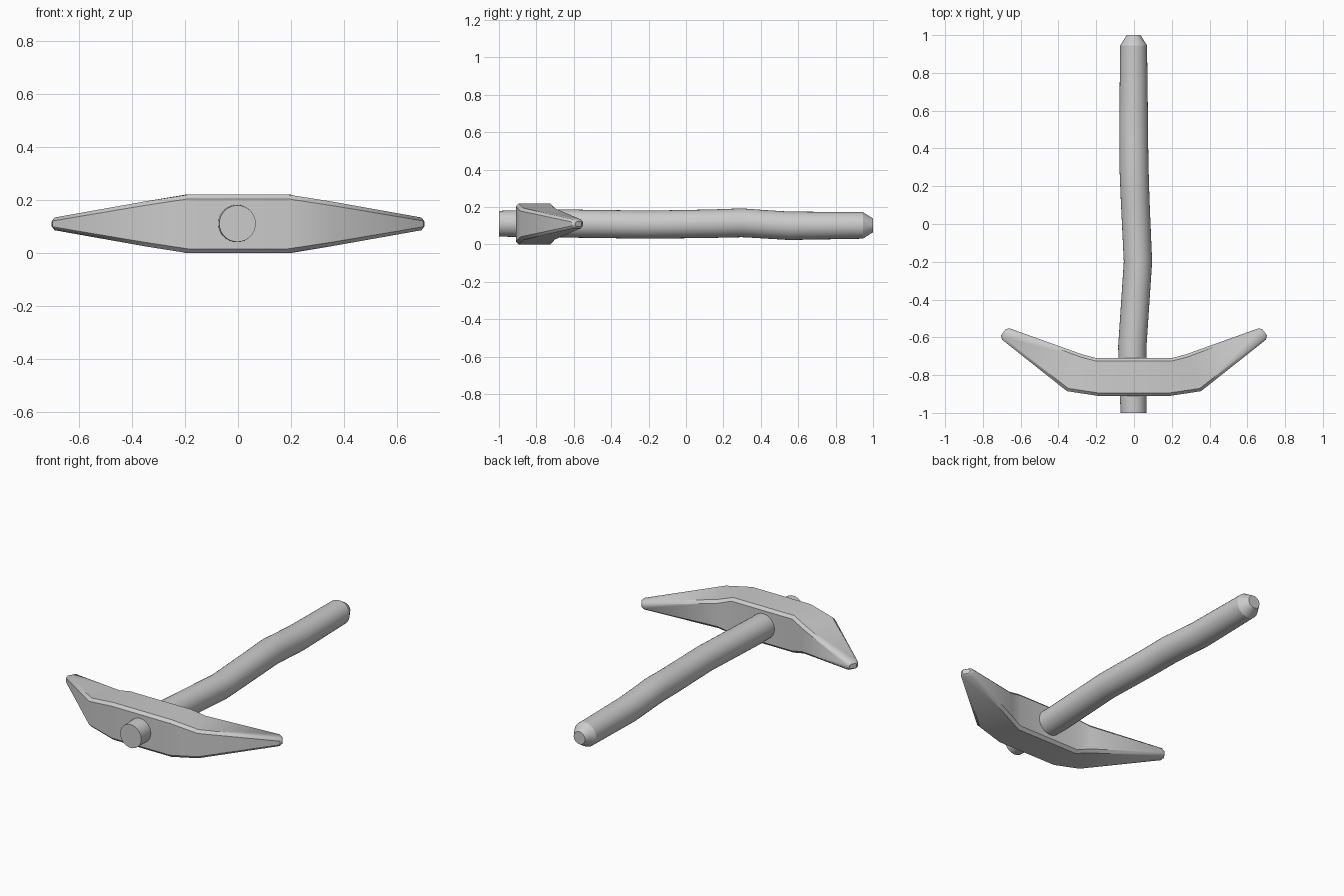
import bpy
import bmesh
import math

cube = bpy.data.objects.get("Cube")
if cube:
    bpy.data.objects.remove(cube, do_unlink=True)

grey = bpy.data.materials.new("plain grey")
grey.use_nodes = True
grey.diffuse_color = (0.6, 0.6, 0.6, 1)
grey.node_tree.nodes["Principled BSDF"].inputs["Base Color"].default_value = (0.6, 0.6, 0.6, 1)


def loft(name, rings, smooth_angle):
    """Skin a list of equal-sized point rings and cap both ends."""
    bm = bmesh.new()
    loops = [[bm.verts.new(p) for p in ring] for ring in rings]
    for a, b in zip(loops, loops[1:]):
        for i in range(len(a)):
            j = (i + 1) % len(a)
            bm.faces.new((a[i], a[j], b[j], b[i]))
    bm.faces.new(loops[0])
    bm.faces.new(loops[-1])
    bmesh.ops.recalc_face_normals(bm, faces=bm.faces)
    mesh = bpy.data.meshes.new(name)
    bm.to_mesh(mesh)
    bm.free()
    obj = bpy.data.objects.new(name, mesh)
    bpy.context.collection.objects.link(obj)
    mesh.materials.append(grey)
    bpy.ops.object.select_all(action='DESELECT')
    obj.select_set(True)
    bpy.context.view_layer.objects.active = obj
    bpy.ops.object.shade_smooth_by_angle(angle=math.radians(smooth_angle))
    return obj


# Handle: a gently crooked round shaft, (x, y, z, radius) per ring
path = [
    (-0.002, -1.0, 0.111, 0.069),
    (-0.009, -0.65, 0.112, 0.075),
    (0.021, -0.2, 0.106, 0.075),
    (0.006, 0.13, 0.111, 0.076),
    (0.0, 0.3, 0.116, 0.077),
    (-0.001, 0.42, 0.108, 0.076),
    (-0.002, 0.55, 0.1, 0.076),
    (-0.002, 0.945, 0.102, 0.071),
    (-0.002, 1.0, 0.102, 0.037),
]
SIDES = 32
turns = [2 * math.pi * i / SIDES for i in range(SIDES)]
loft("handle", [[(x + r * math.cos(t), y, z + r * math.sin(t)) for t in turns]
                for x, y, z, r in path], 25)


# Pick head: chamfered box sections from the middle out to the tip
def section(front, back, half, cut, side):
    (fx, fy), (bx, by) = front, back
    length = math.hypot(bx - fx, by - fy)
    ring = []
    for s, h in ((0, half - cut), (cut, half), (length - cut, half), (length, half - cut),
                 (length, cut - half), (length - cut, -half), (cut, -half), (0, cut - half)):
        k = s / length
        ring.append((side * (fx + (bx - fx) * k), fy + (by - fy) * k, 0.11 + h))
    return ring


sections = [
    ((0.19, -0.91), (0.2, -0.71), 0.11, 0.016),
    ((0.355, -0.885), (0.275, -0.69), 0.085, 0.016),
    ((0.699, -0.612), (0.66, -0.552), 0.024, 0.013),
    ((0.704, -0.59), (0.681, -0.558), 0.014, 0.007),
]
left = [section(*s, 1) for s in sections]
right = [section(*s, -1) for s in reversed(sections)]
loft("pick_head", right + left, 38)
